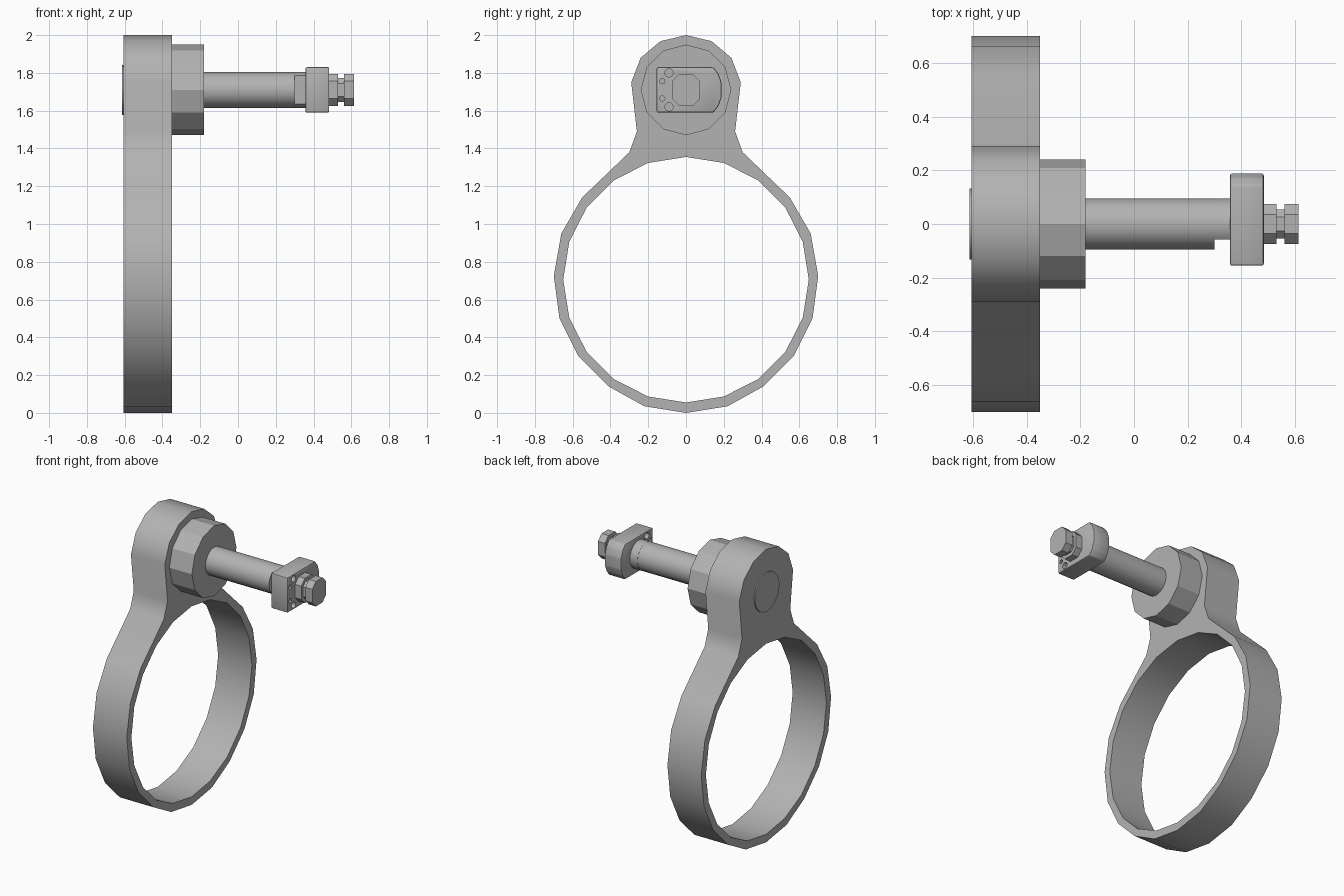
import bpy, bmesh
from math import sin, cos, pi, radians

cube = bpy.data.objects.get("Cube")
if cube:
    bpy.data.objects.remove(cube, do_unlink=True)

grey = bpy.data.materials.new("plain grey")
grey.use_nodes = True
grey.diffuse_color = (0.45, 0.45, 0.45, 1)
grey.node_tree.nodes["Principled BSDF"].inputs["Base Color"].default_value = (0.45, 0.45, 0.45, 1)

AXIS = 1.71  # height of the shaft axis


def circle(r, n, y=0, z=AXIS):
    """Polygon in the y-z plane with a corner at the top."""
    return [(y + r * sin(2 * pi * i / n), z + r * cos(2 * pi * i / n)) for i in range(n)]


def mirrored(half):
    """Complete a half profile that starts and ends on y = 0."""
    return half + [(-y, z) for y, z in half[-2:0:-1]]


def prism(name, pts, x0, x1, bevel=0):
    """Extrude a y-z profile along x."""
    bm = bmesh.new()
    face = bm.faces.new([bm.verts.new((x0, y, z)) for y, z in pts])
    new = bmesh.ops.extrude_face_region(bm, geom=[face])["geom"]
    bmesh.ops.translate(bm, verts=[v for v in new if isinstance(v, bmesh.types.BMVert)],
                        vec=(x1 - x0, 0, 0))
    if bevel:
        bmesh.ops.bevel(bm, geom=bm.edges[:], offset=bevel, segments=2,
                        profile=0.5, affect='EDGES')
    bmesh.ops.recalc_face_normals(bm, faces=bm.faces[:])
    mesh = bpy.data.meshes.new(name)
    bm.to_mesh(mesh)
    bm.free()
    mesh.materials.append(grey)
    obj = bpy.data.objects.new(name, mesh)
    bpy.context.collection.objects.link(obj)
    return obj


def activate(obj):
    bpy.ops.object.select_all(action='DESELECT')
    obj.select_set(True)
    bpy.context.view_layer.objects.active = obj


def cut(obj, cutter):
    """Subtract the cutter, then discard it."""
    activate(obj)
    mod = obj.modifiers.new("cut", 'BOOLEAN')
    mod.operation = 'DIFFERENCE'
    mod.solver = 'EXACT'
    mod.object = cutter
    bpy.ops.object.modifier_apply(modifier=mod.name)
    bpy.data.objects.remove(cutter, do_unlink=True)


def smooth(obj, angle):
    activate(obj)
    bpy.ops.object.shade_smooth_by_angle(angle=radians(angle))


# Ring with its raised mounting head
outline = mirrored([(0, 2), (0.135, 1.968), (0.24, 1.88), (0.29, 1.75), (0.26, 1.49),
                    (0.3, 1.38), (0.55, 1.14), (0.66, 0.95), (0.7, 0.725), (0.67, 0.5),
                    (0.57, 0.3), (0.41, 0.14), (0.22, 0.035), (0, 0)])
ring = prism("ring_bracket", outline, -0.605, -0.35)
cut(ring, prism("ring_cutter", circle(0.65, 20, 0, 0.705), -0.8, -0.1))
smooth(ring, 42)

# Disc on the outer side and the hub on the inner side
smooth(prism("end_disc", circle(0.132, 20), -0.613, -0.6), 30)
smooth(prism("hub", circle(0.24, 12), -0.355, -0.18), 25)

# Shaft, with a flat cut beside the block
round_section = circle(0.095, 16)
smooth(prism("shaft", round_section, -0.19, 0.3), 30)
flat_section = [(y, z) for y, z in circle(0.095, 48) if y > -0.061]
smooth(prism("shaft_flat", flat_section, 0.3, 0.365), 30)

# Clamp block with a rounded rear side
half = [(-0.155, 0.12), (0.145, 0.12), (0.172, 0.085), (0.188, 0.04)]
block_pts = [(y, AXIS + z) for y, z in half] + [(y, AXIS - z) for y, z in reversed(half)]
block = prism("clamp_block", block_pts, 0.357, 0.483, 0.008)
for side in (-1, 1):
    for y, z, r in ((-0.09, 0.09, 0.022), (-0.126, 0.046, 0.014)):
        cut(block, prism("hole_cutter", circle(r, 12, y, AXIS + side * z), 0.3, 0.55))
smooth(block, 30)

# Grooved tip with flattened sides
def tip_section(s):
    corner = [(0.036, 0.085), (0.074, 0.046)]
    right = corner + [(y, -z) for y, z in reversed(corner)]
    return [(y * s, AXIS + z * s) for y, z in right + [(-y, z) for y, z in reversed(right)]]

for name, s, x0, x1 in (("tip_collar", 1, 0.475, 0.53), ("tip_neck", 0.74, 0.525, 0.565),
                        ("tip_head", 1, 0.56, 0.613)):
    smooth(prism(name, tip_section(s), x0, x1), 25)
